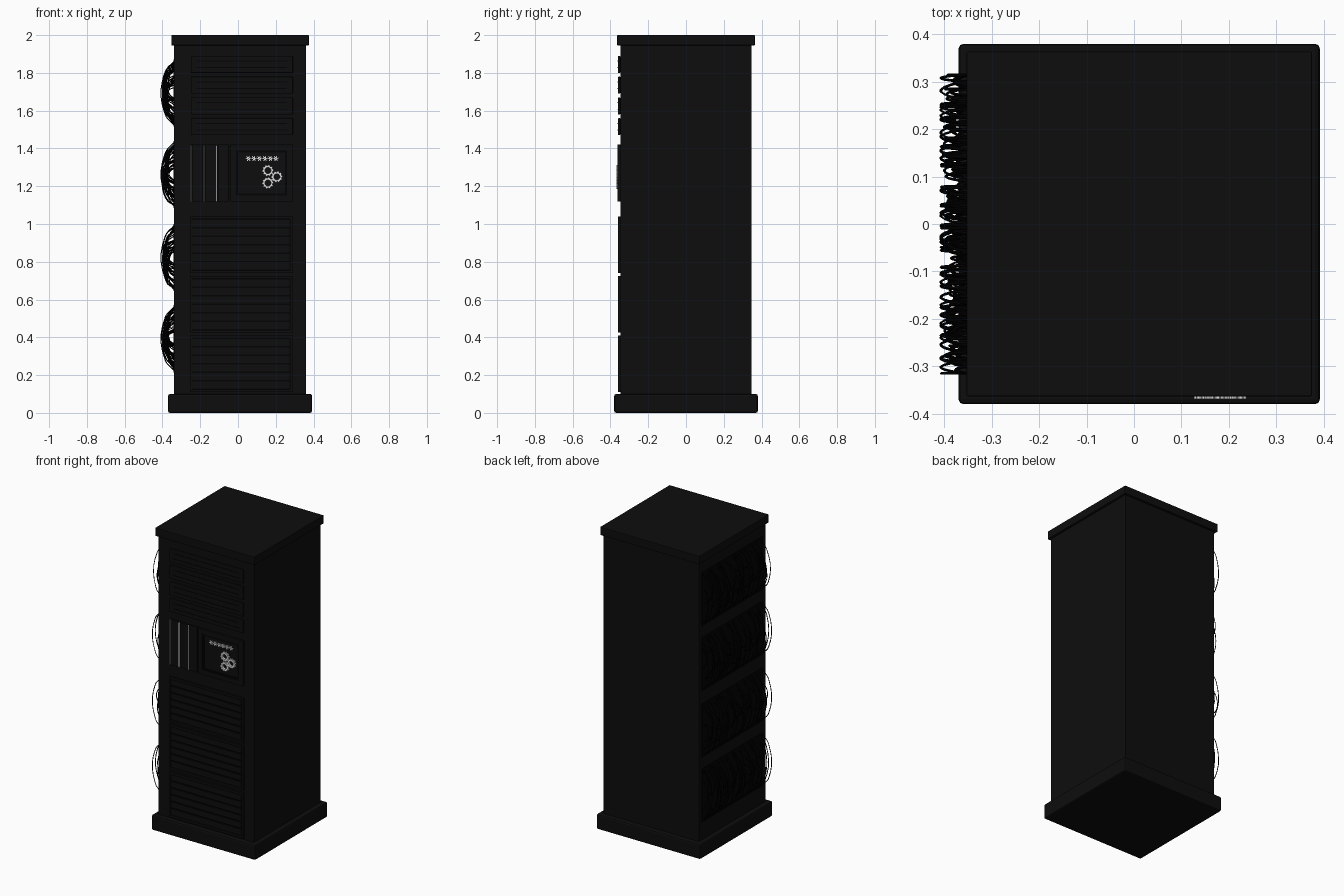
import bpy, bmesh, math, random
from mathutils import Matrix, Vector

random.seed(4)
if "Cube" in bpy.data.objects:
    bpy.data.objects.remove(bpy.data.objects["Cube"])


def material(name, v):
    m = bpy.data.materials.new(name)
    m.use_nodes = True
    m.diffuse_color = (v, v, v, 1)
    m.node_tree.nodes["Principled BSDF"].inputs["Base Color"].default_value = (v, v, v, 1)
    return m


CASE = material("charcoal", 0.004)
BLACK = material("black", 0.0008)
WHITE = material("pale grey", 0.75)
CX = 0.011      # cabinet centre; the cables hang on one side
FACE = -0.348   # front surface of the cabinet


def finish(name, bm, mat, bevel=0):
    me = bpy.data.meshes.new(name)
    bm.to_mesh(me)
    bm.free()
    ob = bpy.data.objects.new(name, me)
    bpy.context.collection.objects.link(ob)
    me.materials.append(mat)
    if bevel:
        mod = ob.modifiers.new("bevel", "BEVEL")
        mod.width, mod.segments = bevel, 2
    return ob


def add_box(bm, x0, x1, y0, y1, z0, z1):
    size = Matrix.Diagonal((x1 - x0, y1 - y0, z1 - z0, 1))
    mid = Matrix.Translation(((x0 + x1) / 2, (y0 + y1) / 2, (z0 + z1) / 2))
    bmesh.ops.create_cube(bm, size=1, matrix=mid @ size)


def boxes(name, mat, items, bevel=0):
    bm = bmesh.new()
    for item in items:
        add_box(bm, *item)
    return finish(name, bm, mat, bevel)


def frame(x0, x1, z0, z1, w, out):
    """Four bars round a rectangle on the front."""
    y0, y1 = FACE - out, FACE + 0.004
    return [(x0, x1, y0, y1, z0, z0 + w), (x0, x1, y0, y1, z1 - w, z1),
            (x0, x0 + w, y0, y1, z0 + w, z1 - w), (x1 - w, x1, y0, y1, z0 + w, z1 - w)]


def toothed(bm, x, z, outer, root, hole, teeth, y0, y1):
    """Toothed ring facing the front; a zero hole leaves a small centre."""
    rings = []
    n = teeth * 4
    for y in (y0, y1):
        for inner in (False, True):
            ring = []
            for i in range(n):
                r = hole if inner else (outer if i % 4 < 2 else root)
                a = math.tau * i / n
                ring.append(bm.verts.new((x + r * math.cos(a), y, z + r * math.sin(a))))
            rings.append(ring)
    fo, fi, bo, bi = rings
    for a, b in ((fo, fi), (bo, fo), (bi, bo), (fi, bi)):
        for i in range(n):
            j = (i + 1) % n
            bm.faces.new((a[i], a[j], b[j], b[i]))


# Cabinet shell
boxes("cabinet_body", CASE, [(CX - 0.349, CX + 0.349, FACE, 0.348, 0.05, 1.97)])
boxes("base_plinth", CASE, [(CX - 0.381, CX + 0.381, -0.38, 0.38, 0, 0.1)], 0.01)
boxes("top_cap", CASE, [(CX - 0.364, CX + 0.364, -0.364, 0.364, 1.946, 2)], 0.003)

# Lower louvred units
for k, z0 in enumerate((0.11, 0.425, 0.74)):
    z1 = z0 + 0.3
    boxes(f"louvre_recess_{k}", BLACK, [(-0.25, 0.285, FACE - 0.002, FACE, z0, z1)])
    boxes(f"louvre_frame_{k}", CASE, frame(-0.255, 0.29, z0, z1, 0.014, 0.012))
    pitch = 0.272 / 6
    boxes(f"louvre_slats_{k}", CASE,
          [(-0.24, 0.272, FACE - 0.009, FACE, z0 + 0.014 + pitch * i + 0.004,
            z0 + 0.014 + pitch * (i + 1) - 0.004) for i in range(6)])

# Upper drive bays, each with a narrow slot
for k, z0 in enumerate((1.47, 1.58, 1.69, 1.80)):
    boxes(f"drive_bay_{k}", CASE, [(-0.25, 0.29, FACE - 0.012, FACE, z0, z0 + 0.09)], 0.003)
    boxes(f"drive_slot_{k}", BLACK,
          [(-0.22, 0.26, FACE - 0.0135, FACE - 0.012, z, z + 0.005)
           for z in (z0 + 0.025, z0 + 0.06)])

# Control unit: vertical blades with bright edges
boxes("blade_recess", BLACK, [(-0.255, -0.045, FACE - 0.002, FACE, 1.12, 1.42)])
boxes("blades", CASE, [(x, x + 0.058, FACE - 0.01, FACE, 1.12, 1.42)
                       for x in (-0.244, -0.175, -0.107)])
boxes("blade_lights", WHITE, [(x - 0.0025, x + 0.0025, FACE - 0.011, FACE, 1.12, 1.415)
                              for x in (-0.249, -0.181, -0.113)])

# Screen with surround
boxes("screen_surround", CASE, frame(-0.04, 0.29, 1.12, 1.42, 0.03, 0.014))
boxes("screen_trim", BLACK, frame(-0.01, 0.26, 1.15, 1.39, 0.012, 0.011))
boxes("screen", CASE, [(0.002, 0.248, FACE - 0.007, FACE, 1.162, 1.378)])

# Three gears and a row of small star lamps
bm = bmesh.new()
for x, z in ((0.158, 1.283), (0.206, 1.25), (0.158, 1.217)):
    toothed(bm, x, z, 0.031, 0.026, 0.016, 10, FACE - 0.021, FACE - 0.006)
finish("screen_gears", bm, WHITE)
bm = bmesh.new()
for i in range(6):
    toothed(bm, 0.055 + 0.029 * i, 1.347, 0.015, 0.007, 0.002, 6, FACE - 0.013, FACE - 0.006)
finish("star_lamps", bm, WHITE)

# Cable bundles looping out of the side
WALL = CX - 0.349
for k, z0 in enumerate((0.215, 0.645, 1.085, 1.515)):
    z1 = z0 + 0.355
    boxes(f"cable_panel_{k}", BLACK, [(WALL - 0.003, WALL, -0.32, 0.32, z0, z1)])
    cu = bpy.data.curves.new(f"cables_{k}", "CURVE")
    cu.dimensions = "3D"
    cu.bevel_depth, cu.bevel_resolution, cu.resolution_u = 0.0028, 0, 5
    for i in range(44):
        y = -0.315 + 0.63 * i / 43
        full = i % 3 == 0
        lo = z0 + 0.008 if full else z0 + random.uniform(0.01, 0.15)
        hi = z1 - 0.008 if full else z1 - random.uniform(0.01, 0.15)
        out = 0.053 if full else random.uniform(0.025, 0.05)
        end = max(-0.315, min(0.315, y + random.uniform(-0.04, 0.04)))
        sp = cu.splines.new("BEZIER")
        sp.bezier_points.add(3)
        path = ((0, 0), (0.85, 0.17), (0.85, 0.83), (0, 1))
        for p, (d, t) in zip(sp.bezier_points, path):
            p.co = Vector((WALL - d * out / 0.85 * 0.9, y + (end - y) * t, lo + (hi - lo) * t))
            p.handle_left_type = p.handle_right_type = "AUTO"
    cu.materials.append(BLACK)
    ob = bpy.data.objects.new(f"cables_{k}", cu)
    bpy.context.collection.objects.link(ob)
